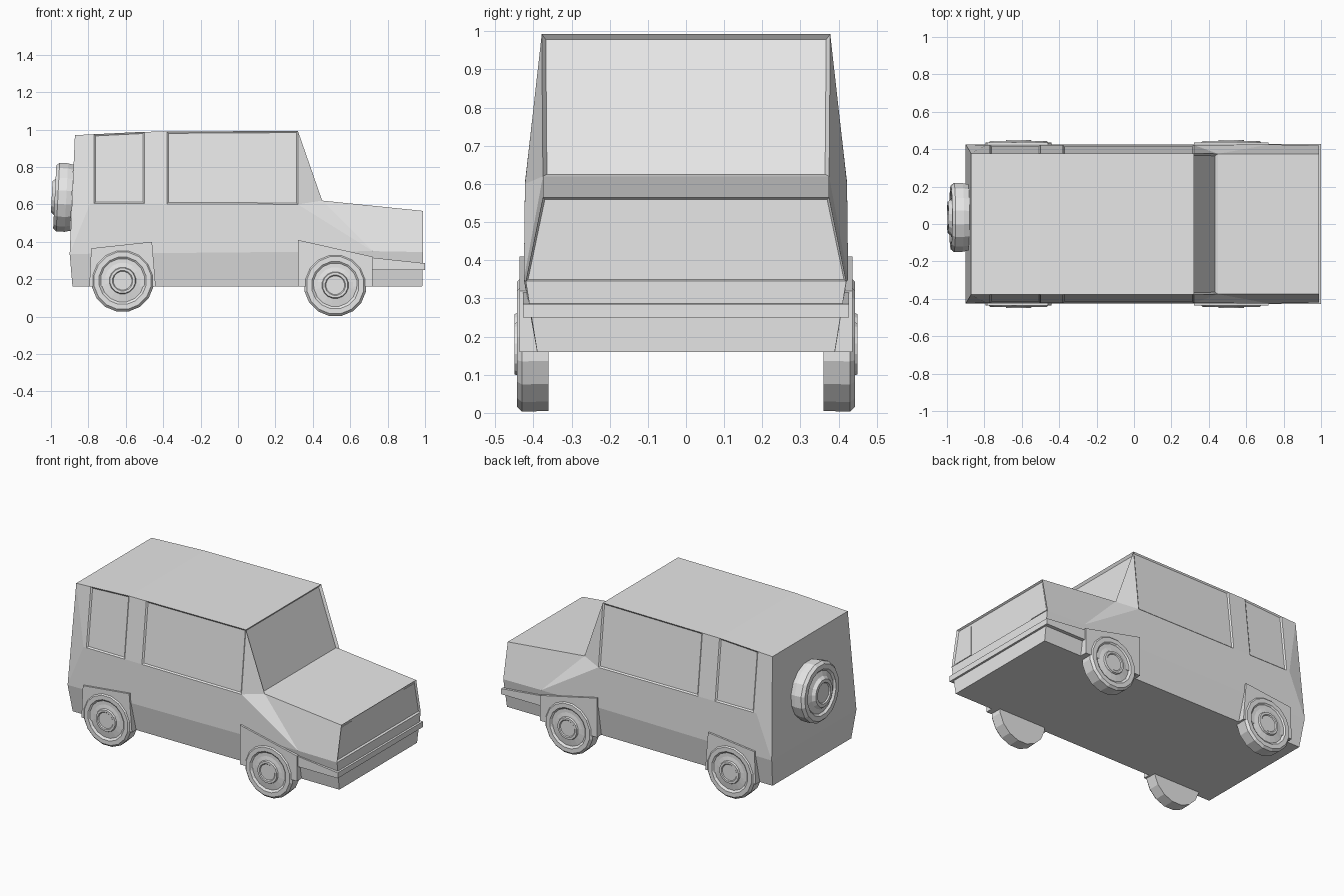
import bpy, bmesh, math
from mathutils import Matrix, Vector

cube = bpy.data.objects.get("Cube")
if cube:
    bpy.data.objects.remove(cube, do_unlink=True)

grey = bpy.data.materials.new("light grey")
grey.use_nodes = True
grey.diffuse_color = (0.8, 0.8, 0.8, 1)
grey.node_tree.nodes["Principled BSDF"].inputs["Base Color"].default_value = (0.8, 0.8, 0.8, 1)


def finish(name, bm):
    bmesh.ops.recalc_face_normals(bm, faces=bm.faces)
    mesh = bpy.data.meshes.new(name)
    bm.to_mesh(mesh)
    bm.free()
    mesh.materials.append(grey)
    obj = bpy.data.objects.new(name, mesh)
    bpy.context.collection.objects.link(obj)
    return obj


def prism(name, near, far):
    """Solid between two matching outlines."""
    bm = bmesh.new()
    a = [bm.verts.new(p) for p in near]
    b = [bm.verts.new(p) for p in far]
    bm.faces.new(a)
    bm.faces.new(b)
    for i in range(len(a)):
        j = (i + 1) % len(a)
        bm.faces.new((a[i], a[j], b[j], b[i]))
    return finish(name, bm)


def wheel(name, profile, matrix, sides=16):
    """Revolve (radius, offset) pairs round the local z axis."""
    bm = bmesh.new()
    rings = []
    for r, h in profile:
        rings.append([bm.verts.new((r * math.cos(2 * math.pi * (i + 0.5) / sides),
                                    r * math.sin(2 * math.pi * (i + 0.5) / sides), h))
                      for i in range(sides)])
    for a, b in zip(rings, rings[1:]):
        for i in range(sides):
            j = (i + 1) % sides
            bm.faces.new((a[i], a[j], b[j], b[i]))
    bm.faces.new(rings[0])
    bm.faces.new(rings[-1])
    bm.transform(matrix)
    return finish(name, bm)


# Body shell: named corner points of one side, mirrored across y
points = {
    "sill_rear": (-0.885, 0.395, 0.16), "sill_front": (0.985, 0.39, 0.16),
    "waist_rear": (-0.9, 0.425, 0.335), "waist_mid": (0.72, 0.425, 0.35),
    "waist_front": (0.99, 0.42, 0.345),
    "belt_rear": (-0.79, 0.422, 0.605), "belt_front": (0.32, 0.422, 0.6),
    "hood_rear": (0.45, 0.375, 0.62), "hood_front": (0.99, 0.375, 0.565),
    "roof_rear": (-0.872, 0.378, 0.97), "roof_mid": (-0.5, 0.378, 0.988),
    "roof_front": (0.32, 0.378, 0.993),
}
side_panels = [
    "sill_rear sill_front waist_front waist_mid waist_rear",
    "waist_rear waist_mid belt_front belt_rear",
    "belt_front waist_mid hood_rear",
    "hood_rear waist_mid waist_front hood_front",
    "waist_rear belt_rear roof_rear",
    "belt_front hood_rear roof_front",
    "belt_rear belt_front roof_front roof_mid roof_rear",
]
cross_panels = ["sill_rear", "sill_front", "waist_front", "hood_front", "hood_rear",
                "roof_front", "roof_mid", "roof_rear", "waist_rear", "sill_rear"]
bm = bmesh.new()
left = {k: bm.verts.new(p) for k, p in points.items()}
right = {k: bm.verts.new((p[0], -p[1], p[2])) for k, p in points.items()}
upper_sides = []
for side in (left, right):
    for panel in side_panels:
        face = bm.faces.new([side[k] for k in panel.split()])
    upper_sides.append(face)
for a, b in zip(cross_panels, cross_panels[1:]):
    face = bm.faces.new((left[a], left[b], right[b], right[a]))
    if a == "hood_rear":
        screen = face
    if a == "waist_front":
        grille = face
bmesh.ops.recalc_face_normals(bm, faces=bm.faces)

# Divide the upper sides into pillars and windows, then recess the glass
for x in (-0.77, -0.5, -0.38):
    faces = [f for f in bm.faces if abs(f.normal.y) > 0.9 and f.calc_center_median().z > 0.7
             and min(v.co.x for v in f.verts) < x - 0.01 and max(v.co.x for v in f.verts) > x + 0.01
             and len(f.verts) > 3]
    geom = set(faces)
    for f in faces:
        geom.update(f.edges)
        geom.update(f.verts)
    bmesh.ops.bisect_plane(bm, geom=list(geom), dist=0.0001,
                           plane_co=(x, 0, 0), plane_no=(1, 0, 0))
bm.normal_update()
windows = []
for f in bm.faces:
    c = f.calc_center_bounds()
    if abs(f.normal.y) > 0.9 and c.z > 0.7 and (abs(c.x + 0.635) < 0.05 or -0.2 < c.x < 0.2):
        windows.append(f)
bmesh.ops.inset_individual(bm, faces=windows, thickness=0.012, depth=-0.007)
bmesh.ops.inset_individual(bm, faces=[screen], thickness=0.015, depth=-0.015)
bmesh.ops.inset_individual(bm, faces=[grille], thickness=0.008, depth=-0.012)
finish("body", bm)

# Front bumper wrapping round to the front wheel arches
outline = [(0.72, 0.25), (1.0, 0.25), (1.0, 0.285), (0.72, 0.315)]
prism("front_bumper", [(x, -0.427, z) for x, z in outline], [(x, 0.427, z) for x, z in outline])

# Headlights, wheel arches and road wheels on both sides
lamp = [(0.262, 0.357), (0.262, 0.545), (0.366, 0.545), (0.402, 0.357)]
arches = {
    "front": [(0.32, 0.16), (0.32, 0.41), (0.72, 0.32), (0.72, 0.16)],
    "rear": [(-0.795, 0.16), (-0.785, 0.365), (-0.46, 0.4), (-0.44, 0.16)],
}
hubs = {"front": (0.52, 0.168), "rear": (-0.617, 0.192)}
tyre = [(0.166, 0.36), (0.168, 0.43), (0.155, 0.443), (0.128, 0.443), (0.115, 0.433),
        (0.072, 0.44), (0.068, 0.45), (0.055, 0.45), (0.05, 0.445)]
for side, s in (("left", 1), ("right", -1)):
    prism(side + "_headlight", [(0.976, s * y, z) for y, z in lamp],
          [(0.981, s * y, z) for y, z in lamp])
    for end, shape in arches.items():
        prism(f"{side}_{end}_wheel_arch", [(x, s * 0.38, z) for x, z in shape],
              [(x, s * 0.436, z) for x, z in shape])
        x, z = hubs[end]
        turn = Matrix.Rotation(-s * math.pi / 2, 4, "X")
        wheel(f"{side}_{end}_wheel", tyre, Matrix.Translation((x, 0, z)) @ turn)

# Spare wheel leaning with the tailgate
spare = [(0.18, 0.0), (0.187, 0.03), (0.187, 0.075), (0.172, 0.092), (0.142, 0.092),
         (0.13, 0.08), (0.1, 0.09), (0.085, 0.108), (0.065, 0.108), (0.06, 0.1)]
direction = Vector((-1, 0, 0.05)).to_track_quat("Z", "Y").to_matrix().to_4x4()
wheel("spare_wheel", spare, Matrix.Translation((-0.888, 0.035, 0.635)) @ direction)
